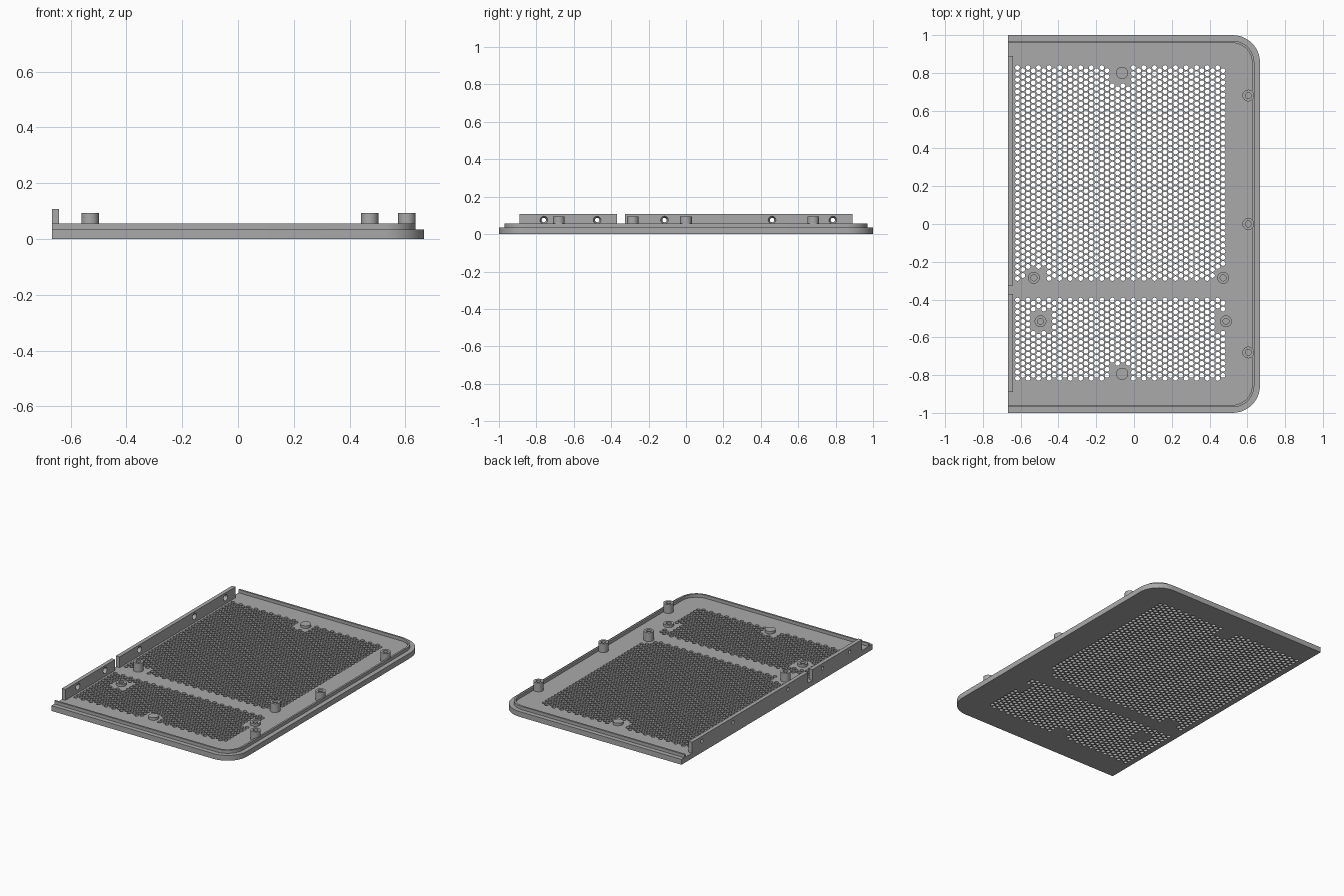
import bpy
import math
from mathutils import Vector
from mathutils.geometry import delaunay_2d_cdt

if "Cube" in bpy.data.objects:
    bpy.data.objects.remove(bpy.data.objects["Cube"])

HALF_X, HALF_Y = 0.667, 1.0
FLOOR, RIM_TOP, WALL_TOP = 0.035, 0.056, 0.107
HOLE_SEG = 12

grey = bpy.data.materials.new("grey_plastic")
grey.use_nodes = True
COLOUR = (0.4, 0.4, 0.4, 1)
grey.diffuse_color = COLOUR
grey.node_tree.nodes["Principled BSDF"].inputs["Base Color"].default_value = COLOUR


def add_object(name, verts, faces):
    mesh = bpy.data.meshes.new(name)
    mesh.from_pydata(verts, [], faces)
    mesh.materials.append(grey)
    obj = bpy.data.objects.new(name, mesh)
    bpy.context.collection.objects.link(obj)
    bpy.ops.object.select_all(action="DESELECT")
    obj.select_set(True)
    bpy.context.view_layer.objects.active = obj
    bpy.ops.object.shade_smooth_by_angle(angle=math.radians(35))
    return obj


def ring(cx, cy, r, seg=HOLE_SEG):
    return [Vector((cx + r * math.cos(math.tau * k / seg),
                    cy + r * math.sin(math.tau * k / seg))) for k in range(seg)]


def perforated(name, outline, holes, w0, w1, place):
    """Extruded convex outline with through holes (cx, cy, start radius, end radius)."""
    n = len(outline)
    low, high = list(outline), list(outline)
    loops = [list(range(n))]
    for cx, cy, r0, r1 in holes:
        loops.append(list(range(len(low), len(low) + HOLE_SEG)))
        low += ring(cx, cy, r0)
        high += ring(cx, cy, r1)
    edges = [(l[i - 1], l[i]) for l in loops for i in range(len(l))]
    _, _, tris, origin, _, _ = delaunay_2d_cdt(low, edges, [], 0, 1e-6)
    total = len(low)
    faces = []
    for tri in tris:
        f = [origin[v][0] for v in tri]
        owners = {(i - n) // HOLE_SEG if i >= n else -1 for i in f}
        if len(owners) == 1 and -1 not in owners:
            continue                      # inside a hole
        faces.append(f[::-1])
        faces.append([i + total for i in f])
    for k, loop in enumerate(loops):
        for i in range(len(loop)):
            a, b = loop[i - 1], loop[i]
            if k:
                a, b = b, a               # hole walls face inward
            faces.append((a, b, b + total, a + total))
    verts = [place(p.x, p.y, w0) for p in low] + [place(p.x, p.y, w1) for p in high]
    return add_object(name, verts, faces)


def u_path(inset, radius, seg=12):
    """Open path round the front, right and back edges, with two round corners."""
    x, y = HALF_X - inset - radius, HALF_Y - inset - radius
    pts = [Vector((-HALF_X, -HALF_Y + inset))]
    for sign, start in ((-1, -90), (1, 0)):
        for k in range(seg + 1):
            a = math.radians(start + 90 * k / seg)
            pts.append(Vector((x + radius * math.cos(a), sign * y + radius * math.sin(a))))
    return pts + [Vector((-HALF_X, HALF_Y - inset))]


def lathe(name, x, y, profile, seg=32):
    """Revolve (radius, z) points; the last ring is closed with a disc."""
    verts, faces = [], []
    for r, z in profile:
        verts += [(p.x, p.y, z) for p in ring(x, y, r, seg)]
    for level in range(len(profile) - 1):
        o = level * seg
        for k in range(seg):
            j = (k + 1) % seg
            faces.append((o + k, o + j, o + j + seg, o + k + seg))
    faces.append(list(range(len(verts) - seg, len(verts))))
    return add_object(name, verts, faces)


# Boss positions
tall = [(0.605, 0.68), (0.605, 0), (0.605, -0.68), (-0.53, -0.285), (0.472, -0.285)]
short = [(-0.495, -0.515), (0.487, -0.515)]
pads = [(-0.063, 0.8), (-0.063, -0.793)]

# Vent holes in staggered columns, leaving clear squares round the bosses
PITCH, COLUMN = 0.0319, 0.0279
vents = []
for top, rows in ((0.828, 36), (-0.4025, 14)):
    for col in range(40):
        odd = col % 2
        for row in range(rows - odd):
            x = -0.617 + col * COLUMN
            y = top - (row + odd / 2) * PITCH
            if all(max(abs(x - bx), abs(y - by)) > 0.054 for bx, by in tall + short + pads):
                vents.append((x, y, 0.0128, 0.0128))

# Base plate
perforated("base_plate", u_path(0, 0.145), vents, 0, FLOOR, lambda u, v, w: (u, v, w))

# Raised rim on three sides
outer, inner = u_path(0.03, 0.115), u_path(0.042, 0.103)
count = len(outer)
rim_verts = [(p.x, p.y, z) for path, z in ((outer, FLOOR), (outer, RIM_TOP),
                                           (inner, RIM_TOP), (inner, FLOOR)) for p in path]
rim_faces = [(0, count, 2 * count, 3 * count),
             tuple(s * count + count - 1 for s in (3, 2, 1, 0))]
for s in range(4):
    a, b = s * count, (s + 1) % 4 * count
    rim_faces += [(a + i, a + i + 1, b + i + 1, b + i) for i in range(count - 1)]
add_object("rim", rim_verts, rim_faces)

# Upright side walls with countersunk screw holes
for name, y0, y1, screws in (("front_side_wall", -0.89, -0.37, (-0.76, -0.475)),
                             ("back_side_wall", -0.325, 0.89, (-0.115, 0.46, 0.785))):
    box = [Vector(p) for p in ((y0, FLOOR), (y1, FLOOR), (y1, WALL_TOP), (y0, WALL_TOP))]
    perforated(name, box, [(y, 0.075, 0.012, 0.021) for y in screws],
               -HALF_X, -HALF_X + 0.026, lambda u, v, w: (w, u, v))

# Hollow screw bosses and solid pads
for group, places, height in (("tall_boss", tall, 0.093), ("short_boss", short, 0.052)):
    for x, y in places:
        lathe(group, x, y, [(0.031, FLOOR), (0.031, height), (0.016, height),
                            (0.016, FLOOR + 0.002)])
for x, y in pads:
    lathe("round_pad", x, y, [(0.032, FLOOR), (0.032, 0.052)])
